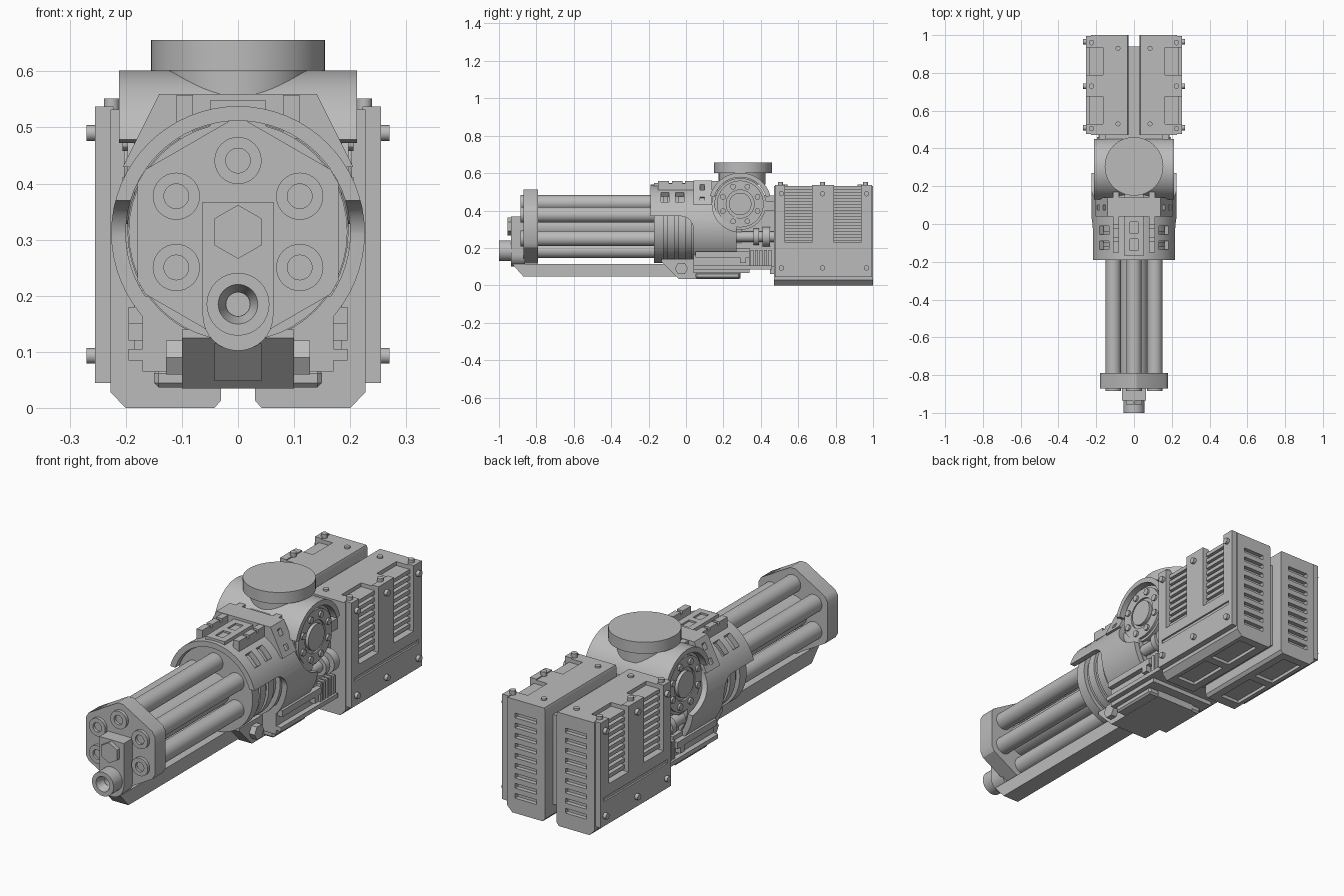
import bpy, bmesh
from math import sin, cos, pi, radians

if "Cube" in bpy.data.objects:
    bpy.data.objects.remove(bpy.data.objects["Cube"])

GREY = (0.5, 0.5, 0.5, 1)
metal = bpy.data.materials.new("grey metal")
metal.use_nodes = True
metal.diffuse_color = GREY
metal.node_tree.nodes["Principled BSDF"].inputs["Base Color"].default_value = GREY


# A shape is (outline, axis, start, end, end scale)
def box(x, y, z):
    return ([(x[0], z[0]), (x[1], z[0]), (x[1], z[1]), (x[0], z[1])], "y", y[0], y[1], 1)


def arc(u, v, r, a0, a1, n):
    return [(u + r * cos(radians(a0 + (a1 - a0) * i / n)),
             v + r * sin(radians(a0 + (a1 - a0) * i / n))) for i in range(n + 1)]


def cyl(axis, u, v, r, a, b, n=32, turn=0, scale=1):
    return (arc(u, v, r, turn, turn + 360, n)[:-1], axis, a, b, scale)


def sector(axis, u, v, r0, r1, a0, a1, s, e, n=24):
    return (arc(u, v, r1, a0, a1, n) + arc(u, v, r0, a1, a0, n), axis, s, e, 1)


def build(name, shapes):
    bm = bmesh.new()
    for pts, axis, a, b, scale in shapes:
        cu = sum(p[0] for p in pts) / len(pts)
        cv = sum(p[1] for p in pts) / len(pts)
        rings = []
        for t, s in ((a, 1), (b, scale)):
            row = []
            for u, v in pts:
                u, v = cu + (u - cu) * s, cv + (v - cv) * s
                co = {"x": (t, u, v), "y": (u, t, v), "z": (u, v, t)}[axis]
                row.append(bm.verts.new(co))
            rings.append(row)
        low, high = rings
        bm.faces.new(low)
        bm.faces.new(high[::-1])
        for i in range(len(pts)):
            j = (i + 1) % len(pts)
            bm.faces.new((low[i], high[i], high[j], low[j]))
    bmesh.ops.recalc_face_normals(bm, faces=bm.faces[:])
    mesh = bpy.data.meshes.new(name)
    bm.to_mesh(mesh)
    bm.free()
    mesh.materials.append(metal)
    obj = bpy.data.objects.new(name, mesh)
    bpy.context.scene.collection.objects.link(obj)
    return obj


def part(name, shapes, cuts=(), mirror=False, bevel=0):
    obj = build(name, shapes)
    cutters = [build("cutter", [c]) for c in cuts]
    for c in cutters:
        c.hide_render = True
        m = obj.modifiers.new("cut", "BOOLEAN")
        m.operation, m.solver, m.object = "DIFFERENCE", "EXACT", c
    if bevel:
        m = obj.modifiers.new("bevel", "BEVEL")
        m.width, m.segments = bevel, 1
    if mirror:
        m = obj.modifiers.new("mirror", "MIRROR")
        m.use_mirror_merge = False
    graph = bpy.context.evaluated_depsgraph_get()
    graph.update()
    mesh = bpy.data.meshes.new_from_object(obj.evaluated_get(graph))
    obj.modifiers.clear()
    obj.data = mesh
    mesh.name = name
    for c in cutters:
        bpy.data.objects.remove(c)
    mesh.shade_smooth()
    mesh.set_sharp_from_angle(angle=radians(30))
    return obj


# Rotary barrels around a core
CZ = 0.314
spots = arc(0, CZ, 0.127, 30, 330, 5)
part("barrels", [cyl("y", x, z, 0.041, -0.8, -0.1) for x, z in spots])
part("barrel_core", [cyl("y", 0, CZ, 0.075, -0.8, -0.1)])
hexagon = [p for k in range(6) for p in arc(0, CZ, 0.199, 30 + 60 * k - 4, 30 + 60 * k + 4, 1)]
part("barrel_plate", [(hexagon, "y", -0.87, -0.79, 1)])
for x, z in spots:
    part("barrel_collar", [cyl("y", x, z, 0.042, -0.885, -0.86)],
         [cyl("y", x, z, 0.022, -0.9, -0.872)])

# Firing block and muzzle
part("muzzle_block", [([(0.063, 0.367), (-0.063, 0.367)] + arc(0, 0.165, 0.063, 180, 360, 16),
                       "y", -0.935, -0.86, 1)])
part("block_hex", [cyl("y", 0, CZ, 0.048, -0.955, -0.92, 6, 30)])
part("muzzle", [cyl("y", 0, 0.185, 0.056, -1, -0.92)],
     [cyl("y", 0, 0.185, 0.036, -1.002, -0.96, scale=0.6),
      cyl("y", 0, 0.185, 0.021, -0.97, -0.93)])

# Long rail under the barrels
part("under_rail", [([(-0.93, 0.115), (-0.87, 0.048), (0, 0.048), (0, 0.115)],
                     "x", -0.042, 0.042, 1)])

# Ribbed receiver drum
part("receiver_drum", [cyl("y", 0, CZ, 0.175, -0.13, 0.3, 48)]
     + [cyl("y", 0, CZ, r, a, b, 48) for r, a, b in
        ((0.195, -0.17, -0.12), (0.187, -0.1, -0.06), (0.187, -0.04, 0), (0.197, 0.03, 0.27))])

# Curved hood: open low at the front, hollowed round the pivot, with windows
PY, PZ = 0.29, 0.435
front_gap = [(-0.3, 0), (0.04, 0)] + arc(-0.03, 0.3, 0.07, 0, 90, 8) + [(-0.3, 0.37)]
cuts = [cyl("y", 0, 0.312, 0.2, -0.3, 0.4, 64),
        (front_gap, "x", -0.3, 0.3, 1),
        cyl("x", PY, PZ, 0.15, -0.3, 0.3, 48),
        box((-0.3, 0.3), (0, 0.4), (0, 0.15))]
holes = []
for side in (0, 1):
    for y in (-0.135, -0.055):
        a = (36, 54) if not side else (126, 144)
        cuts.append(sector("y", 0, CZ, 0.16, 0.28, *a, y, y + 0.045, 2))
    for a in (38, 53):
        a = 180 - a if side else a
        holes.append(sector("y", 0, CZ, 0.232, 0.3, a - 3, a + 3, 0.075, 0.1, 1))
part("hood", [cyl("y", 0, 0.312, 0.226, -0.19, 0.27, 64)], cuts)
part("hood_bracket", [([(-0.205, 0.43), (-0.14, 0.56), (0.14, 0.56), (0.205, 0.43)],
                       "y", 0.04, 0.14, 1)], holes)

# Top rails
part("top_rail", [box((-0.05, 0.05), (-0.17, 0.19), (0.5, 0.548))],
     [box((-0.02, 0.02), (y, y + 0.06), (0.54, 0.6)) for y in (-0.14, -0.05)])
part("side_rails", [box((0.08, 0.11), (-0.15, 0.17), (0.48, 0.558))],
     [box((0.06, 0.12), (y, y + 0.015), (0.545, 0.6)) for y in (-0.09, -0.02)], mirror=True)

# Pivot drum with bolted caps, shoulder shell and turntable
part("pivot_drum", [cyl("x", PY, PZ, 0.138, -0.185, 0.185, 48)])
part("pivot_caps", [cyl("x", PY, PZ, 0.125, 0.17, 0.197, 48)],
     [cyl("x", PY, PZ, 0.075, 0.188, 0.22)], mirror=True)
part("pivot_hubs", [cyl("x", PY, PZ, 0.06, 0.17, 0.203)], mirror=True)
part("pivot_bolts", [cyl("x", y, z, 0.015, 0.19, 0.206, 12)
                     for y, z in arc(PY, PZ, 0.1, 22.5, 337.5, 7)], mirror=True)
part("shoulder_shell", [sector("x", PY, PZ, 0.143, 0.167, 15, 165, -0.212, 0.212, 32)])
part("turntable_neck", [cyl("z", 0, 0.3, 0.125, 0.54, 0.61, 48)])
part("turntable", [cyl("z", 0, 0.305, 0.155, 0.602, 0.656, 64)])

# Lower body
part("lower_wedge", [([(-0.13, 0.125), (-0.04, 0.035), (0.29, 0.035), (0.3, 0.14), (-0.13, 0.14)],
                      "x", -0.1, 0.1, 1)])
part("belly_plate", [box((-0.15, 0.15), (0.05, 0.29), (0.037, 0.07))], bevel=0.008)
part("lower_body", [box((-0.17, 0.17), (0.04, 0.34), (0.065, 0.2)),
                    box((-0.195, 0.195), (0.04, 0.46), (0.085, 0.105)),
                    box((-0.195, 0.195), (0.05, 0.34), (0.15, 0.18)),
                    box((-0.15, 0.15), (0.26, 0.48), (0.1, 0.48))])
part("body_clips", [box((0.16, 0.195), (0.29, 0.32), (0.12, 0.15)),
                    box((0.14, 0.185), (0.42, 0.48), (0.4, 0.45))], mirror=True)
part("cooling_ribs", [box((-0.185, 0.185), (0.345 + 0.024 * i, 0.36 + 0.024 * i), (0.09, 0.19))
                      for i in range(5)])
part("wedge_bolts", [cyl("x", -0.025, 0.09, 0.035, 0.09, 0.128, 6)], mirror=True)
part("side_pipes", [cyl("y", 0.16, 0.26, r, a, b, 24) for r, a, b in
                    ((0.028, 0.2, 0.48), (0.045, 0.36, 0.39), (0.052, 0.41, 0.45))], mirror=True)

# Rear ammunition boxes with louvred recesses
bays = ((0.53, 0.675), (0.79, 0.935))
recess = [box((0.165, 0.3), b, (0.23, 0.6)) for b in bays]
vents = [box((0.075, 0.185), (0.98, 1.1), (0.07 + 0.047 * i, 0.092 + 0.047 * i)) for i in range(9)]
panels = [box((0.08, 0.18), b, (-0.1, 0.015)) for b in ((0.52, 0.72), (0.76, 0.96))]
outline = [(0.042, 0), (0.2, 0), (0.227, 0.028), (0.227, 0.532), (0.035, 0.532), (0.03, 0.52), (0.03, 0.014)]
part("ammo_boxes", [(outline, "y", 0.47, 1, 1)], recess + vents + panels, mirror=True)
part("ammo_side_plates", [box((0.222, 0.255), (0.476, 0.995), (0.045, 0.537))],
     recess + [box((0.247, 0.3), (0.5, 0.97), (0.16, 0.178))], mirror=True)
part("louvres", [box((0.16, 0.235), b, (0.24 + 0.032 * i, 0.258 + 0.032 * i))
                 for b in bays for i in range(9)], mirror=True)
part("side_studs", [cyl("x", y, z, 0.014, 0.25, 0.27, 16)
                    for y in (0.51, 0.73, 0.965) for z in (0.093, 0.49)], mirror=True)
part("top_studs", [cyl("z", 0.225, y, 0.014, 0.52, 0.552, 16) for y in (0.505, 0.73, 0.96)]
     + [cyl("z", 0.085, y, 0.013, 0.52, 0.54, 16) for y in (0.53, 0.93)], mirror=True)
part("box_link", [box((-0.04, 0.04), (0.45, 0.94), (0.06, 0.48))])
